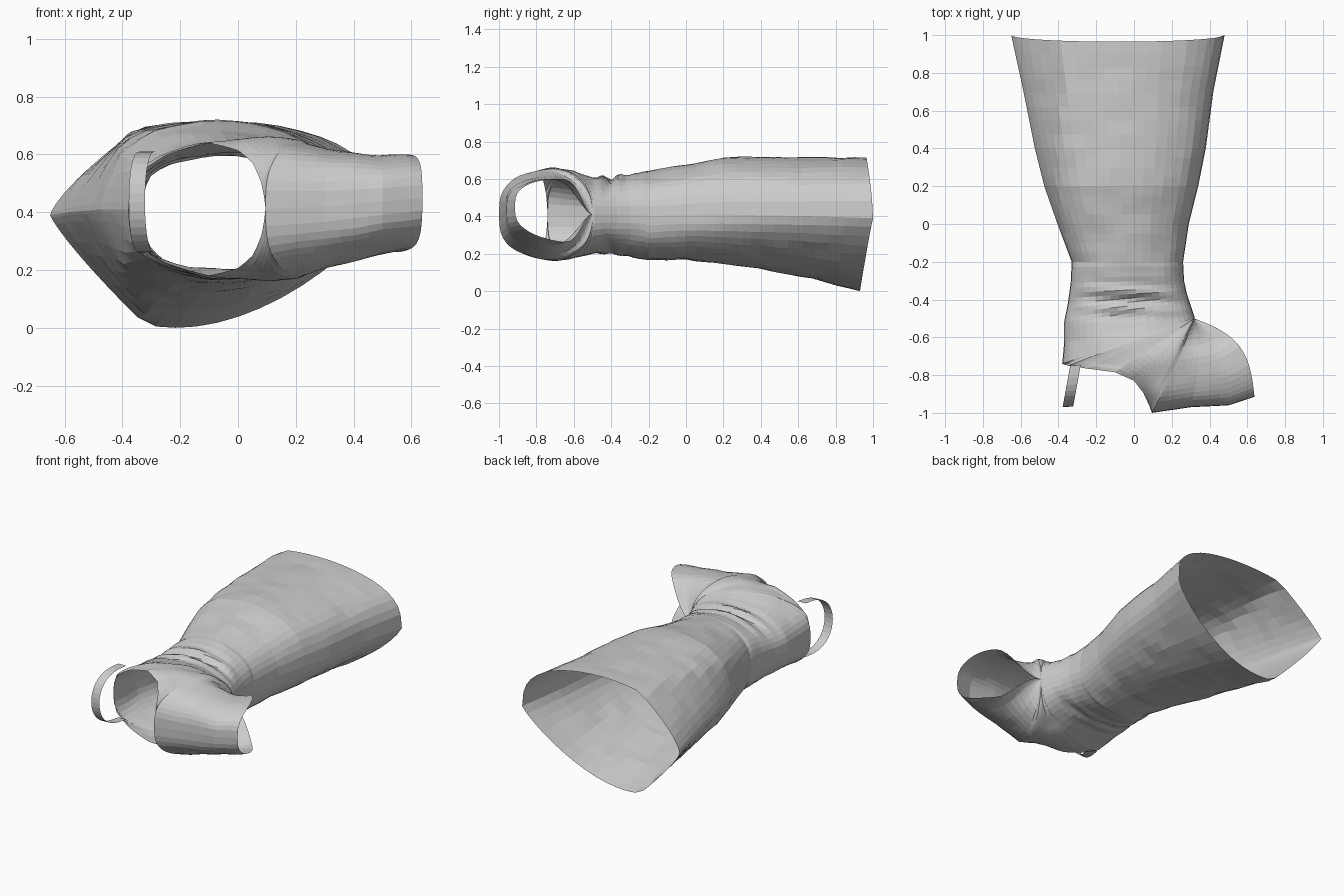
import bpy, bmesh, math
from mathutils import Vector, noise

if "Cube" in bpy.data.objects:
    bpy.data.objects.remove(bpy.data.objects["Cube"])

SEG = 22      # points along each half section, shin to calf
SUB = 4       # rows per table interval

# Leg rows: y, shin x, calf x, centre z, upper width, lower width, skew of lower side
LEG = [(1.0, .48, -.65, .39, .325, .39, .70),
       (.70, .42, -.585, .40, .315, .335, .76),
       (.40, .38, -.525, .405, .31, .285, .82),
       (.20, .34, -.475, .41, .305, .265, .9),
       (.0, .29, -.405, .41, .265, .24, 1),
       (-.20, .26, -.33, .402, .238, .236, 1)]

# Foot rows: instep x, y, heel/sole x, y, centre z, half width, closed fraction, bulge
FOOT = [(.26, -.20, -.33, -.20, .402, .237, 1, 0),
        (.265, -.30, -.335, -.31, .40, .222, 1, 0),
        (.28, -.37, -.35, -.42, .395, .205, 1, 0),
        (.30, -.43, -.37, -.52, .40, .203, 1, 0),
        (.315, -.475, -.37, -.63, .40, .218, 1, 0),
        (.32, -.49, -.38, -.74, .405, .232, 1, 0),
        (.32, -.495, -.35, -.75, .41, .235, .88, 0),
        (.32, -.497, -.25, -.765, .41, .24, .76, 0),
        (.32, -.50, -.10, -.785, .41, .245, .64, 0),
        (.32, -.50, .00, -.83, .41, .247, .73, 0),
        (.32, -.50, .05, -.895, .41, .245, .82, 0),
        (.32, -.50, .08, -.96, .41, .24, .92, 0),
        (.32, -.50, .095, -1.0, .412, .23, 1, .01),
        (.32, -.50, .30, -.97, .42, .20, 1, .03),
        (.32, -.50, .50, -.96, .437, .175, 1, .07),
        (.32, -.50, .638, -.915, .45, .168, 1, .10)]


def subdivide(rows):
    out = []
    for a, b in zip(rows, rows[1:]):
        for i in range(SUB):
            t = i / SUB
            out.append([u + (v - u) * t for u, v in zip(a, b)])
    return out + [list(rows[-1])]


def leg_half(row, side):
    y, xa, xb, zc, up, dn, skew = row
    taper = max(0, y) ** 3
    cap = .03 + .27 * max(0, (y + .2) / 1.2) ** .7     # length of the flat calf facet
    power = .8 - .15 * max(0, y) if side > 0 else .8 + .3 * max(0, y)
    flat = .75 if side > 0 else .85
    pts = []
    for i in range(SEG + 1):
        th = math.pi * i / SEG
        sn = max(0, math.sin(th))
        s = (1 - math.cos(th)) / 2
        if side < 0:
            s = s ** skew
        w = up if side > 0 else -dn
        dip = (.035 if side > 0 else .07) * taper * sn
        pts.append(Vector((xa + (xb - xa) * s, y - dip,
                           zc + w * min(sn ** power, ((1 - s) / cap) ** flat))))
    return pts


def foot_half(row, side):
    ax, ay, bx, by, zc, w, closed, bulge = row
    a, b = Vector((ax, ay)), Vector((bx, by))
    d = (b - a).normalized()
    out = Vector((-d.y, d.x))
    tmax = math.pi * closed
    pts = []
    for i in range(SEG + 1):
        th = tmax * i / SEG
        sn = max(0, math.sin(th))
        s = (1 - math.cos(th)) / (1 - math.cos(tmax))
        p = a + (b - a) * s + out * bulge * math.sin(math.pi * s)
        # toe sections narrow to a V at the instep
        power = .8 + 42 * bulge if th < math.pi / 2 else .68
        z = zc + side * w * sn ** power - (zc - .41) * (1 - s)
        # slanted folds across the ankle
        fade = max(0, 1 - abs(p.y + .40) / .14) * sn ** 2
        wave = math.sin(2 * math.pi * (p.y + .05 * p.x) / .095)
        z += side * (.016 if side > 0 else .006) * fade * wave
        pts.append(Vector((p.x, p.y, z)))
    return pts


def make_object(name, bm):
    bmesh.ops.remove_doubles(bm, verts=bm.verts, dist=.002)
    bmesh.ops.recalc_face_normals(bm, faces=bm.faces)
    me = bpy.data.meshes.new(name)
    bm.to_mesh(me)
    bm.free()
    ob = bpy.data.objects.new(name, me)
    bpy.context.collection.objects.link(ob)
    return ob


def skin(bm, grid):
    vs = [[bm.verts.new(p) for p in row] for row in grid]
    for r0, r1 in zip(vs, vs[1:]):
        for j in range(len(r0) - 1):
            bm.faces.new((r0[j], r0[j + 1], r1[j + 1], r1[j]))


# Boot cover: leg tube flowing into the ankle, heel opening and toe opening
bm = bmesh.new()
for side in (1, -1):
    grid = [leg_half(r, side) for r in subdivide(LEG)]
    grid += [foot_half(r, side) for r in subdivide(FOOT)[1:]]
    # slight cloth unevenness away from the seams
    for row in grid[1:-1]:
        for p in row[2:-2]:
            p.z += .008 * noise.noise(p * 9)
    skin(bm, grid)
make_object("boot_cover", bm)

# Heel strap: flat ribbon looping under the heel
bm = bmesh.new()
ribbon = []
N = 18
for i in range(N + 1):
    th = math.pi * i / N
    drop = math.sin(th) ** .7 if 0 < i < N else 0
    y = -.75 - .22 * drop
    z = .435 + .175 * math.cos(th)
    x = -.31 - .04 * drop
    ribbon.append([Vector((x - .028, y, z)), Vector((x + .028, y + .004, z))])
skin(bm, ribbon)
make_object("heel_strap", bm)
